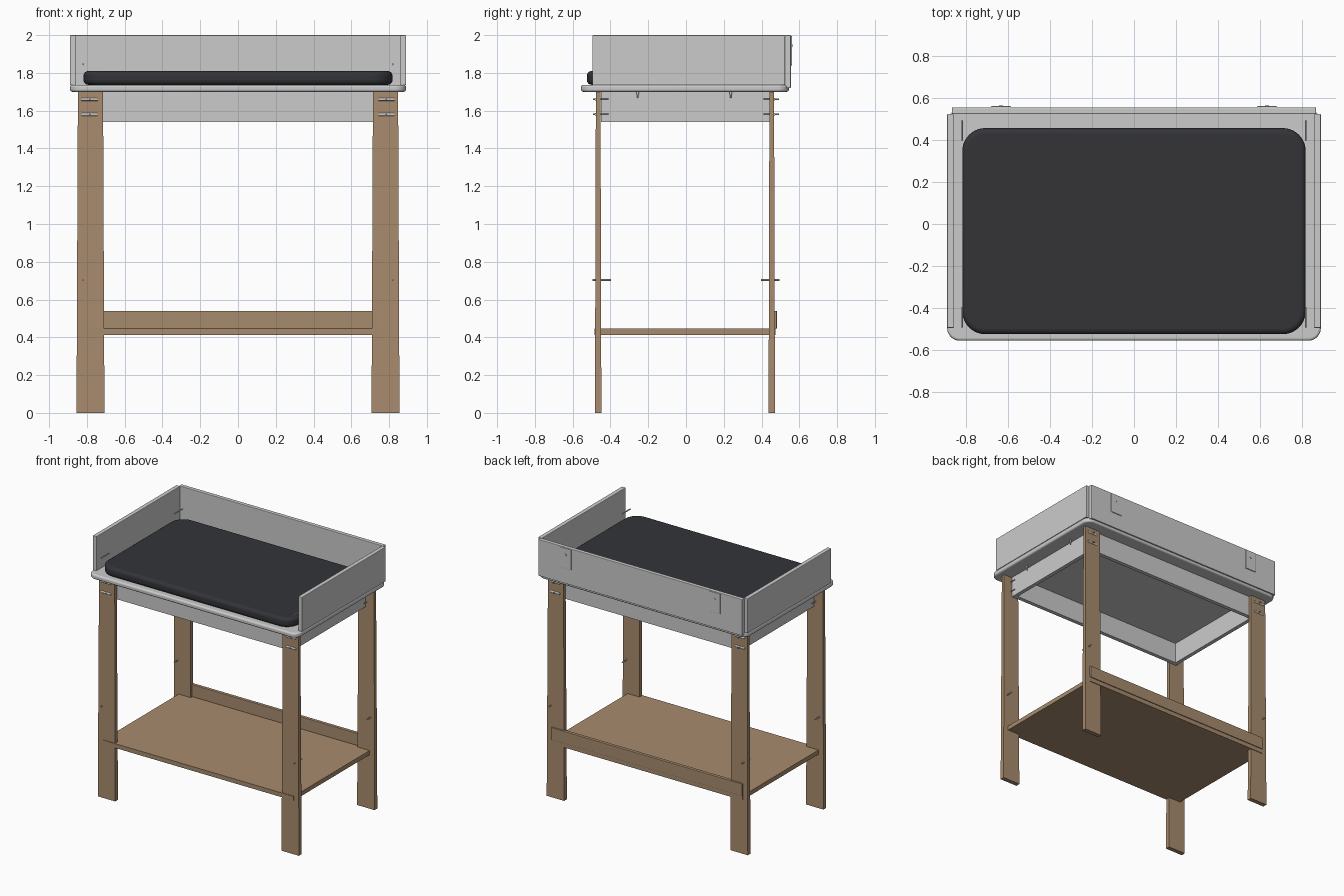
import bpy, bmesh, math
from mathutils import Vector

if "Cube" in bpy.data.objects:
    bpy.data.objects.remove(bpy.data.objects["Cube"])


def material(name, rgb):
    m = bpy.data.materials.new(name)
    m.diffuse_color = (*rgb, 1)
    m.use_nodes = True
    m.node_tree.nodes["Principled BSDF"].inputs["Base Color"].default_value = m.diffuse_color
    return m


WOOD = material("wood", (0.39, 0.26, 0.155))
DARK = material("dark_fabric", (0.033, 0.034, 0.039))


def finish(name, bm, mat=None, bevel=0, segments=2, smooth=False):
    bmesh.ops.recalc_face_normals(bm, faces=bm.faces)
    me = bpy.data.meshes.new(name)
    bm.to_mesh(me)
    bm.free()
    ob = bpy.data.objects.new(name, me)
    bpy.context.collection.objects.link(ob)
    if mat:
        me.materials.append(mat)
    if bevel:
        b = ob.modifiers.new("bevel", 'BEVEL')
        b.width, b.segments = bevel, segments
        b.limit_method, b.angle_limit = 'ANGLE', math.radians(40)
    if smooth:
        bpy.ops.object.select_all(action='DESELECT')
        ob.select_set(True)
        bpy.context.view_layer.objects.active = ob
        bpy.ops.object.shade_smooth_by_angle(angle=math.radians(40))
    return ob


def box(name, x0, x1, y0, y1, z0, z1, mat=None, bevel=0.0):
    bm = bmesh.new()
    bmesh.ops.create_cube(bm, size=1)
    for v in bm.verts:
        v.co = Vector(((x0 + x1) / 2 + v.co.x * (x1 - x0),
                       (y0 + y1) / 2 + v.co.y * (y1 - y0),
                       (z0 + z1) / 2 + v.co.z * (z1 - z0)))
    return finish(name, bm, mat, bevel)


def slab(name, x, y0, y1, z0, z1, radius, bevel, mat=None):
    """Plate with rounded corners in plan and rounded edges."""
    bm = bmesh.new()
    verts = []
    n = 10
    corners = [(x, y1), (-x, y1), (-x, y0), (x, y0)]
    for i, (cx, cy) in enumerate(corners):
        cx -= math.copysign(radius, cx)
        cy += radius if cy == y0 else -radius
        for k in range(n + 1):
            a = math.pi / 2 * (i + k / n)
            verts.append(bm.verts.new((cx + radius * math.cos(a), cy + radius * math.sin(a), z0)))
    face = bm.faces.new(verts)
    ext = bmesh.ops.extrude_face_region(bm, geom=[face])
    for v in ext["geom"]:
        if isinstance(v, bmesh.types.BMVert):
            v.co.z = z1
    return finish(name, bm, mat, bevel, 4, True)


def rod(name, a, b, r):
    a, b = Vector(a), Vector(b)
    bm = bmesh.new()
    bmesh.ops.create_cone(bm, cap_ends=True, segments=12, radius1=r, radius2=r, depth=(b - a).length)
    rot = (b - a).to_track_quat('Z', 'Y')
    for v in bm.verts:
        v.co = rot @ v.co + (a + b) / 2
    return finish(name, bm, smooth=True)


# Tray top and mattress
slab("tray_base", 0.89, -0.556, 0.545, 1.70, 1.737, 0.06, 0.012)
slab("mattress", 0.818, -0.525, 0.457, 1.737, 1.81, 0.11, 0.025, DARK)

# Guard walls
box("back_wall", -0.867, 0.867, 0.524, 0.555, 1.72, 2.0, bevel=0.004)
for s, side in ((1, "right"), (-1, "left")):
    lo, hi = sorted((s * 0.857, s * 0.89))
    box(side + "_wall", lo, hi, -0.495, 0.524, 1.735, 2.0, bevel=0.004)

# Apron frame under the tray
box("front_apron", -0.775, 0.775, -0.45, -0.42, 1.54, 1.70)
box("back_apron", -0.775, 0.775, 0.412, 0.442, 1.54, 1.70)
for s, side in ((1, "right"), (-1, "left")):
    lo, hi = sorted((s * 0.745, s * 0.775))
    box(side + "_apron", lo, hi, -0.42, 0.412, 1.54, 1.70)

# Legs, slightly slimmer at the top
for sx, side in ((1, "right"), (-1, "left")):
    for yc, end in ((-0.465, "front"), (0.454, "back")):
        lo, hi = sorted((sx * 0.707, sx * 0.855))
        leg = box(f"{end}_{side}_leg", lo, hi, yc - 0.017, yc + 0.017, 0, 1.70, WOOD)
        for v in leg.data.vertices:
            if v.co.z > 1:
                v.co.x = sx * 0.781 + (v.co.x - sx * 0.781) * 0.9
                v.co.y = yc + (v.co.y - yc) * 0.72

# Shelf and its back rail
box("shelf", -0.812, 0.812, -0.485, 0.475, 0.413, 0.446, WOOD)
box("shelf_back_rail", -0.812, 0.812, 0.455, 0.481, 0.446, 0.54, WOOD, bevel=0.003)

# Pins, bolts and barrel nuts
for sx, side in ((1, "right"), (-1, "left")):
    for sy, end in ((-1, "front"), (1, "back")):
        tag = f"{end}_{side}"
        for z, level in ((0.703, "leg"), (1.845, "wall")):
            rod(f"{tag}_{level}_pin", (sx * 0.82, sy * 0.397, z), (sx * 0.82, sy * 0.494, z), 0.005)
        yb = -0.476 if sy < 0 else 0.465
        for z, level in ((1.66, "upper"), (1.58, "lower")):
            rod(f"{tag}_{level}_barrel", (sx * 0.745, yb, z), (sx * 0.828, yb, z), 0.008)
            rod(f"{tag}_{level}_bolt", (sx * 0.785, sy * 0.41, z), (sx * 0.785, sy * 0.492, z), 0.004)
    # Screws hanging below the tray
    for y, end in ((-0.255, "front"), (0.237, "back")):
        rod(f"{end}_{side}_tray_screw", (sx * 0.797, y, 1.667), (sx * 0.797, y, 1.70), 0.004)
        rod(f"{end}_{side}_tray_screw_head", (sx * 0.797, y, 1.686), (sx * 0.797, y, 1.70), 0.007)
    # Mounting plates on the back wall
    lo, hi = sorted((sx * 0.586, sx * 0.681))
    box(f"{side}_wall_plate", lo, hi, 0.553, 0.561, 1.84, 1.995, bevel=0.002)
    rod(f"{side}_plate_screw", (sx * 0.633, 0.555, 1.945), (sx * 0.633, 0.564, 1.945), 0.009)
